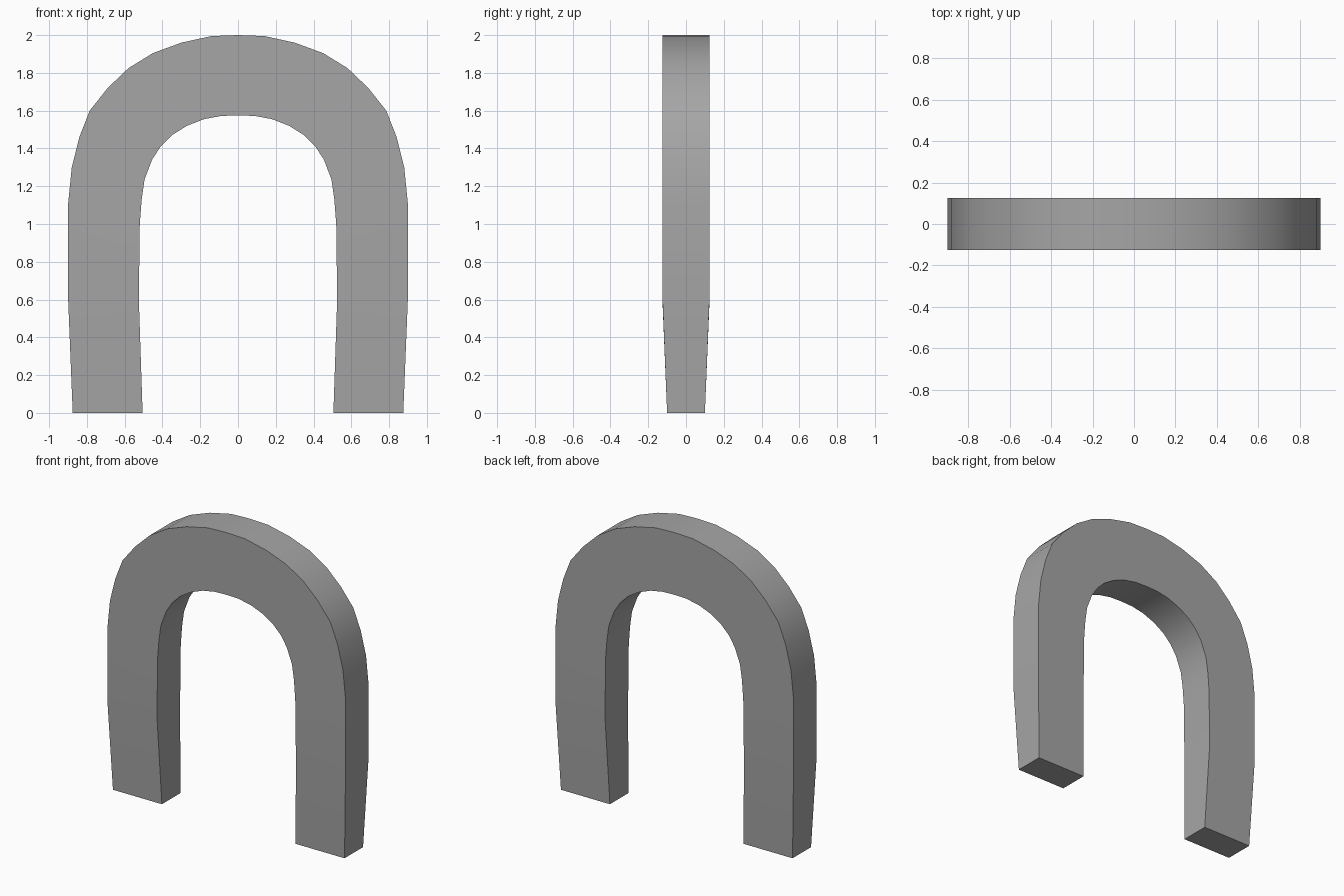
import bpy
import bmesh

cube = bpy.data.objects.get("Cube")
if cube:
    bpy.data.objects.remove(cube, do_unlink=True)

# Half profile of the arch, from foot to crown: (x, z)
OUTER = [(0.875, 0), (0.9, 0.62), (0.9, 1.1), (0.88, 1.3), (0.84, 1.46), (0.785, 1.6),
         (0.69, 1.72), (0.58, 1.825), (0.45, 1.905), (0.3, 1.96), (0.14, 1.995), (0, 2)]
INNER = [(0.505, 0), (0.525, 0.6), (0.52, 1), (0.51, 1.13), (0.495, 1.235), (0.455, 1.34),
         (0.41, 1.41), (0.35, 1.47), (0.27, 1.52), (0.18, 1.555), (0.09, 1.572), (0, 1.575)]
FOOT_DEPTH, BODY_DEPTH = 0.1, 0.125


def full_arch(half):
    """Mirror a half profile across x = 0, sharing the crown point."""
    return half + [(-x, z) for x, z in reversed(half[:-1])]


def make_material(name, colour):
    mat = bpy.data.materials.new(name)
    mat.use_nodes = True
    mat.diffuse_color = colour
    mat.node_tree.nodes["Principled BSDF"].inputs["Base Color"].default_value = colour
    return mat


# Rectangular cross-sections swept along the arch, thinner at the feet
bm = bmesh.new()
rings = []
for (xo, zo), (xi, zi) in zip(full_arch(OUTER), full_arch(INNER)):
    d = FOOT_DEPTH if zo == 0 else BODY_DEPTH
    corners = [(xo, -d, zo), (xo, d, zo), (xi, d, zi), (xi, -d, zi)]
    rings.append([bm.verts.new(c) for c in corners])

for a, b in zip(rings, rings[1:]):
    for i in range(4):
        j = (i + 1) % 4
        bm.faces.new((a[i], a[j], b[j], b[i]))

# Flat feet
bm.faces.new(rings[0])
bm.faces.new(rings[-1])
bmesh.ops.recalc_face_normals(bm, faces=bm.faces)

mesh = bpy.data.meshes.new("arch")
bm.to_mesh(mesh)
bm.free()
mesh.materials.append(make_material("plain grey", (0.38, 0.38, 0.38, 1)))

arch = bpy.data.objects.new("arch", mesh)
bpy.context.collection.objects.link(arch)

# Smooth the curved bands, keep the rim edges sharp
bpy.ops.object.select_all(action='DESELECT')
arch.select_set(True)
bpy.context.view_layer.objects.active = arch
bpy.ops.object.shade_smooth_by_angle()
